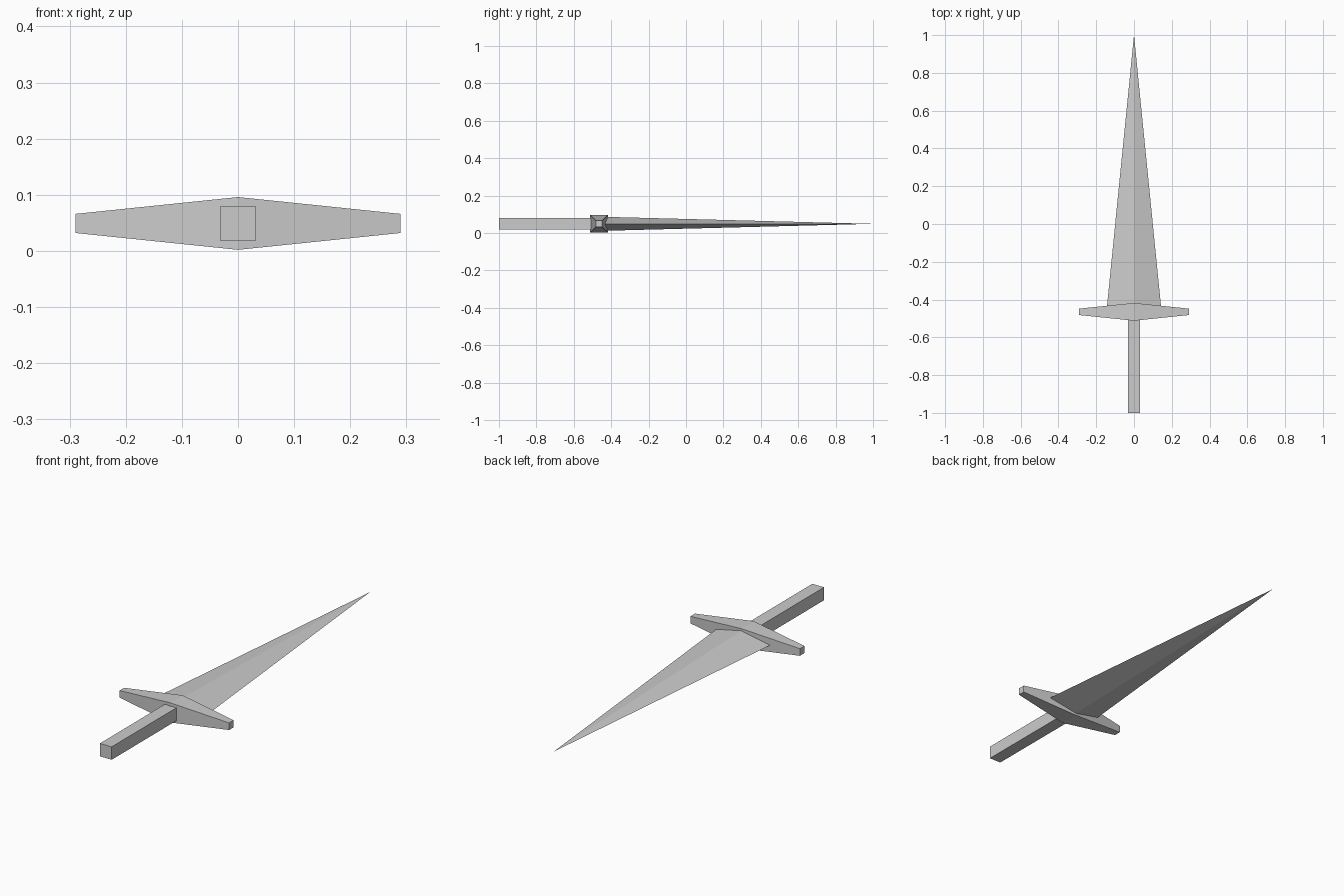
import bpy
import bmesh
from mathutils import Matrix

cube = bpy.data.objects.get("Cube")
if cube:
    bpy.data.objects.remove(cube, do_unlink=True)

MID_Z = 0.049      # height of the long axis
GUARD_Y = -0.465   # middle of the guard

steel = bpy.data.materials.new("grey_steel")
steel.use_nodes = True
GREY = (0.6, 0.6, 0.6, 1)
steel.diffuse_color = GREY
steel.node_tree.nodes["Principled BSDF"].inputs["Base Color"].default_value = GREY


def loft(name, sections):
    """Bridge matching cross-sections; a one-point section makes a tip."""
    bm = bmesh.new()
    rings = [[bm.verts.new(p) for p in ring] for ring in sections]
    for a, b in zip(rings, rings[1:]):
        n = len(a)
        for i in range(n):
            j = (i + 1) % n
            if len(b) == 1:
                bm.faces.new((a[i], a[j], b[0]))
            else:
                bm.faces.new((a[i], a[j], b[j], b[i]))
    for ring in (rings[0], rings[-1]):
        if len(ring) > 2:
            bm.faces.new(ring)
    bmesh.ops.recalc_face_normals(bm, faces=bm.faces)
    bm.transform(Matrix.Translation((0, 0, MID_Z)))
    mesh = bpy.data.meshes.new(name)
    bm.to_mesh(mesh)
    bm.free()
    mesh.materials.append(steel)
    obj = bpy.data.objects.new(name, mesh)
    bpy.context.collection.objects.link(obj)


CORNERS = ((-1, -1), (1, -1), (1, 1), (-1, 1))

# Square bar handle running into the guard
loft("handle", [[(0.031 * u, y, 0.031 * v) for u, v in CORNERS]
                for y in (-1, GUARD_Y)])

# Guard, thick in the middle and tapered to both ends
loft("guard", [[(x, GUARD_Y + h * u, h * v) for u, v in CORNERS]
               for x, h in ((-0.29, 0.017), (0, 0.047), (0.29, 0.017))])

# Diamond-section blade tapering to a point
W, T = 0.146, 0.038
loft("blade", [[(-W, GUARD_Y, 0), (0, GUARD_Y, -T), (W, GUARD_Y, 0), (0, GUARD_Y, T)],
               [(0, 1, 0)]])
